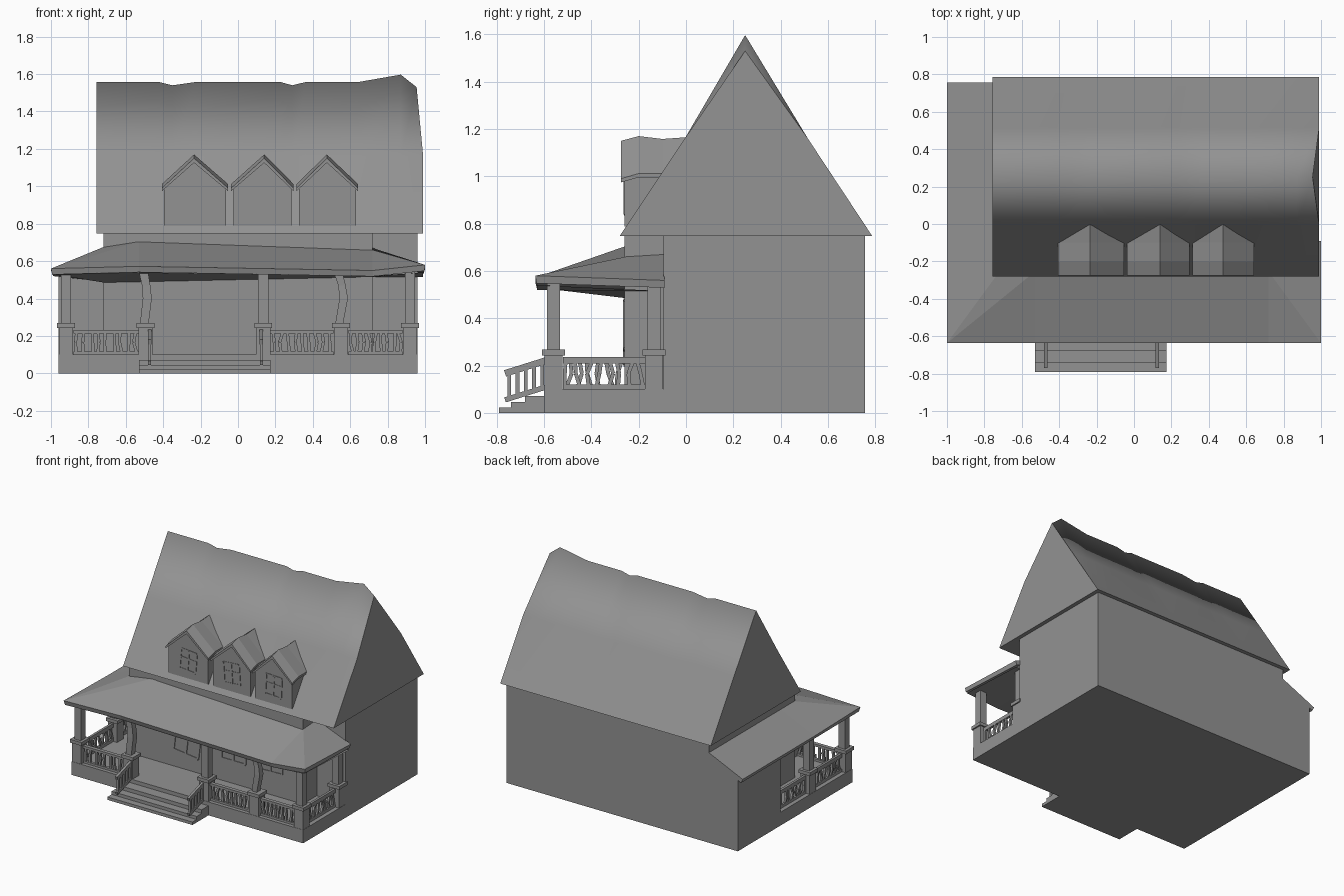
import bpy, bmesh, math, random
from mathutils import Vector, Matrix

if "Cube" in bpy.data.objects:
    bpy.data.objects.remove(bpy.data.objects["Cube"])

random.seed(4)
grey = bpy.data.materials.new("dark_grey")
grey.diffuse_color = (0.29, 0.29, 0.29, 1)
grey.use_nodes = True
grey.node_tree.nodes["Principled BSDF"].inputs["Base Color"].default_value = grey.diffuse_color


def finish(name, bm):
    bmesh.ops.recalc_face_normals(bm, faces=bm.faces)
    me = bpy.data.meshes.new(name)
    bm.to_mesh(me)
    bm.free()
    me.materials.append(grey)
    ob = bpy.data.objects.new(name, me)
    bpy.context.collection.objects.link(ob)
    return ob


def add_loft(bm, rings):
    """Closed solid through rings of equal point count; returns side faces."""
    vs = [[bm.verts.new(p) for p in r] for r in rings]
    n = len(vs[0])
    sides = [bm.faces.new((a[i], a[(i + 1) % n], b[(i + 1) % n], b[i]))
             for a, b in zip(vs, vs[1:]) for i in range(n)]
    bm.faces.new(vs[0])
    bm.faces.new(vs[-1])
    return sides


def add_box(bm, x0, x1, y0, y1, z0, z1):
    add_loft(bm, [[(x0, y0, z), (x1, y0, z), (x1, y1, z), (x0, y1, z)] for z in (z0, z1)])


def box(name, *b):
    bm = bmesh.new()
    add_box(bm, *b)
    return finish(name, bm)


def add_bar(bm, p, q, w, d=None):
    """Rectangular bar from p to q."""
    p, q, d = Vector(p), Vector(q), d or w
    t = (q - p).normalized()
    u = t.cross(Vector((0, 1, 0)))
    if u.length < 0.3:
        u = t.cross(Vector((0, 0, 1)))
    u.normalize()
    v = t.cross(u)
    u, v = u * w / 2, v * d / 2
    add_loft(bm, [[c - u - v, c + u - v, c + u + v, c - u + v] for c in (p, q)])


def extrude_y(name, profile, y0, y1):
    bm = bmesh.new()
    add_loft(bm, [[(x, y, z) for x, z in profile] for y in (y0, y1)])
    return finish(name, bm)


def sheet(name, pts, faces):
    bm = bmesh.new()
    v = {k: bm.verts.new(p) for k, p in pts.items()}
    for f in faces:
        bm.faces.new([v[k] for k in f.split()])
    return finish(name, bm)


# House body, side wing, porch floor and steps
box("main_walls", -0.72, 0.72, -0.26, 0.757, 0, 0.76)
box("right_walls", 0.72, 0.96, -0.095, 0.757, 0, 0.76)
extrude_y("left_wing", [(-0.96, 0), (-0.72, 0), (-0.72, 0.66), (-0.96, 0.55)], 0.25, 0.757)
box("porch_floor", -0.96, 0.96, -0.60, -0.09, 0, 0.10)
box("side_porch_floor", -0.96, -0.72, -0.09, 0.25, 0, 0.10)
for i, (y, z) in enumerate([(-0.79, 0.022), (-0.74, 0.045), (-0.68, 0.072)]):
    box(f"step_{i}", -0.53, 0.175, y, -0.60, 0, z)

# Main roof: uneven ridge, right gable leaning inward
ridge = [(-0.757, 1.557), (-0.42, 1.557), (-0.35, 1.54), (-0.23, 1.557), (0.23, 1.557),
         (0.29, 1.54), (0.36, 1.557), (0.64, 1.557), (0.87, 1.597), (0.955, 1.53)]
rings = []
for i, (x, z) in enumerate(ridge):
    last = i == len(ridge) - 1
    xe = 0.99 if last else min(x, 0.9)
    rings.append([(xe, -0.28, 0.748), (xe, -0.005, 1.16), (x, 0.25, z),
                  (xe, 0.515, 1.16), (xe, 0.787, 0.748)])
bm = bmesh.new()
for k, f in enumerate(add_loft(bm, rings)):
    f.smooth = k % 5 != 4
finish("main_roof", bm)

# Wraparound porch roof
roof = sheet("porch_roof", {
    "FL": (-1, -0.637, 0.56), "F1": (-0.53, -0.637, 0.572), "F2": (0.72, -0.637, 0.55),
    "FR": (1, -0.637, 0.58), "T1": (-0.53, -0.255, 0.705), "T2": (0.72, -0.255, 0.66),
    "C": (-0.72, -0.255, 0.675), "L1": (-0.72, -0.09, 0.675), "E1": (-1, -0.09, 0.55),
    "L2": (-0.72, 0.757, 0.675), "E2": (-1, 0.757, 0.55),
    "R1": (0.72, -0.09, 0.67), "E3": (1, -0.09, 0.56)},
    ("F1 F2 T2 T1", "FL F1 T1", "FL T1 C", "FL C L1 E1", "E1 L1 L2 E2", "F2 FR T2", "FR E3 R1 T2"))
mod = roof.modifiers.new("thickness", "SOLIDIFY")
mod.thickness = 0.033
mod.offset = -1 if roof.data.polygons[0].normal.z > 0 else 1

# Sagging porch ceiling under the roof
sheet("porch_ceiling", {
    "a": (-0.99, -0.63, 0.53), "b": (-0.54, -0.63, 0.54), "c": (0.72, -0.63, 0.52), "d": (0.99, -0.63, 0.54),
    "e": (-0.715, -0.255, 0.485), "f": (0.72, -0.255, 0.515), "g": (0.72, -0.095, 0.515),
    "h": (0.99, -0.095, 0.515), "i": (-0.99, 0.25, 0.52), "j": (-0.715, 0.25, 0.49)},
    ("a b e", "b c f e", "c d f", "d h g f", "a e j i"))


# Porch posts: square pedestal, cap and a crooked upper shaft
def post(name, x, y, bend=0.0, half=0.027):
    bm = bmesh.new()
    add_box(bm, x - 0.038, x + 0.038, y - 0.038, y + 0.038, 0.09, 0.245)
    add_box(bm, x - 0.048, x + 0.048, y - 0.048, y + 0.048, 0.243, 0.268)
    rings = []
    for z, k in ((0.265, 0.3), (0.40, -0.5), (0.47, -0.2), (0.56, 0.7)):
        h = half - abs(bend) * 0.3 * (1 - abs(k))
        c = x + bend * k
        rings.append([(c - h, y - h, z), (c + h, y - h, z), (c + h, y + h, z), (c - h, y + h, z)])
    add_loft(bm, rings)
    finish(name, bm)


for i, (x, b) in enumerate([(-0.92, 0), (-0.495, -0.02), (0.135, 0), (0.55, -0.03), (0.92, 0)]):
    post(f"front_post_{i}", x, -0.56, b)
for side, x in (("left", -0.92), ("right", 0.92)):
    post(f"{side}_wall_post", x, -0.135)


# Railings with wobbly balusters; a sloping path makes the stair rails
def railing(name, p, q, n, wobble, z0=0.11, z1=0.222):
    bm = bmesh.new()
    p, q = Vector(p), Vector(q)
    t = (q - p).normalized()
    t.z = 0
    up0, up1 = Vector((0, 0, z0)), Vector((0, 0, z1))
    add_bar(bm, p + up0, q + up0, 0.016, 0.022)
    add_bar(bm, p + up1, q + up1, 0.018, 0.028)
    for i in range(n):
        c = p.lerp(q, (i + 0.5) / n)
        off = [t * random.uniform(-wobble, wobble) for _ in range(3)]
        mid = c + (up0 + up1) / 2 + off[1]
        add_bar(bm, c + up0 + off[0], mid, 0.016)
        add_bar(bm, mid, c + up1 + off[2], 0.016)
    finish(name, bm)


for i, (a, b) in enumerate([(-0.88, -0.53), (0.175, 0.51), (0.59, 0.88)]):
    railing(f"front_railing_{i}", (a, -0.565, 0), (b, -0.565, 0), 9, 0.01)
for side, x in (("left", -0.92), ("right", 0.92)):
    railing(f"{side}_railing", (x, -0.52, 0), (x, -0.17, 0), 8, 0.016)
railing("left_rear_railing", (-0.92, -0.1, 0), (-0.92, 0.25, 0), 8, 0.016)
for side, x in (("left", -0.472), ("right", 0.125)):
    railing(f"{side}_stair_railing", (x, -0.59, 0), (x, -0.765, -0.055), 5, 0)


# Windows: frame and crossbars, tilted about their centre
def window(name, x, z, w, h, y, tilt=0.0, bar=0.014):
    bm = bmesh.new()
    for dx in (-w / 2, 0, w / 2):
        add_box(bm, dx - bar / 2, dx + bar / 2, -0.006, 0.01, -h / 2, h / 2)
    for dz in (-h / 2, h * 0.08, h / 2):
        add_box(bm, -w / 2, w / 2, -0.005, 0.01, dz - bar / 2, dz + bar / 2)
    ob = finish(name, bm)
    ob.matrix_world = Matrix.Translation((x, y, z)) @ Matrix.Rotation(math.radians(tilt), 4, "Y")


window("crooked_window", -0.235, 0.34, 0.205, 0.25, -0.26, 7)
window("middle_window", 0.145, 0.37, 0.20, 0.205, -0.26, 0)
window("right_window", 0.45, 0.37, 0.19, 0.20, -0.26, -2)

# Dormers: gabled box, sagging two-sided roof and a small window
for i, (a, b, peak, tilt) in enumerate([(-0.395, -0.065, -0.235, 5), (-0.025, 0.285, 0.14, -4),
                                        (0.325, 0.63, 0.475, 3)]):
    extrude_y(f"dormer_{i}", [(a, 0.787), (b, 0.787), (b, 1.005), (peak, 1.14), (a, 1.005)], -0.26, 0.0)
    bm = bmesh.new()
    l, r = a - 0.012, b + 0.012
    rings = []
    for y, pz, ez in ((-0.275, 1.15, 0.99), (-0.20, 1.17, 1.012), (-0.10, 1.158, 1.012), (0.0, 1.165, 1.01)):
        rings.append([(l, y, ez), (peak, y, pz), (r, y, ez),
                      (r, y, ez - 0.016), (peak, y, pz - 0.024), (l, y, ez - 0.016)])
    add_loft(bm, rings)
    finish(f"dormer_roof_{i}", bm)
    window(f"dormer_window_{i}", (a + b) / 2, 0.92, 0.13, 0.15, -0.258, tilt, 0.012)
